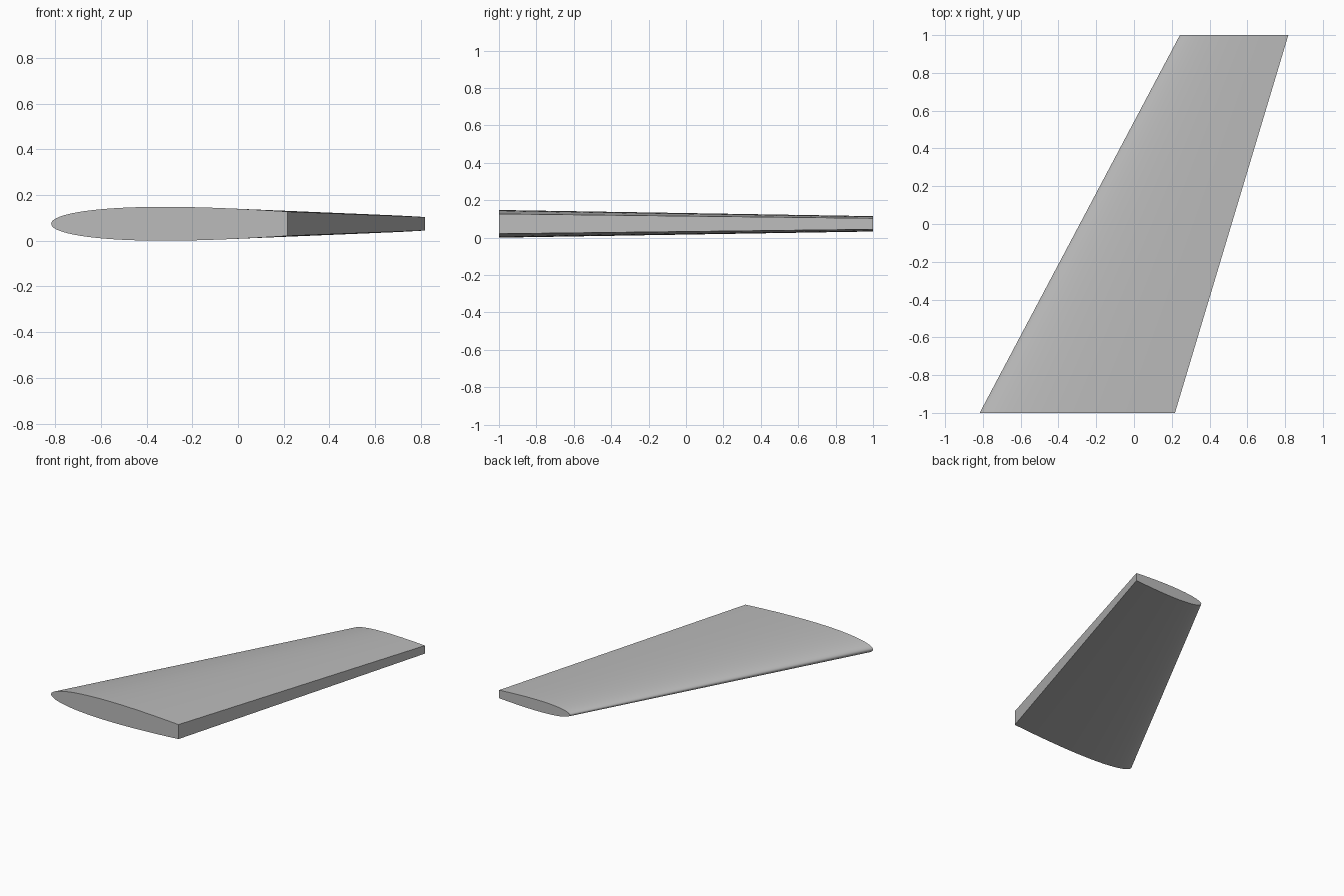
import bpy, bmesh, math

cube = bpy.data.objects.get("Cube")
if cube:
    bpy.data.objects.remove(cube, do_unlink=True)

# Material
grey = bpy.data.materials.new("wing_grey")
grey.use_nodes = True
colour = (0.5, 0.5, 0.5, 1)
grey.diffuse_color = colour
grey.node_tree.nodes["Principled BSDF"].inputs["Base Color"].default_value = colour

CUT = 0.63         # share of the full airfoil kept before the blunt trailing edge
MID_Z = 0.074      # height of the chord plane
STEPS = 40


def half_thickness(s):
    """Symmetric airfoil thickness, 1 at its thickest point."""
    return 10 * (0.2969 * math.sqrt(s) - 0.126 * s - 0.3516 * s**2
                 + 0.2843 * s**3 - 0.1015 * s**4)


def section(bm, y, lead, trail, half):
    """Ring from upper trailing edge, round the nose, to lower trailing edge."""
    ring = []
    for i in range(-STEPS, STEPS + 1):
        u = (i / STEPS) ** 2          # closer points near the nose
        side = -1 if i > 0 else 1
        z = MID_Z + side * half * half_thickness(u * CUT)
        ring.append(bm.verts.new((lead + u * (trail - lead), y, z)))
    return ring


# Swept, tapered wing lofted from root to tip
bm = bmesh.new()
root = section(bm, -1.0, -0.817, 0.217, 0.074)
tip = section(bm, 1.0, 0.243, 0.817, 0.041)
count = len(root)
for i in range(count):
    j = (i + 1) % count
    bm.faces.new((root[i], root[j], tip[j], tip[i]))
bm.faces.new(root)
bm.faces.new(tip[::-1])
bmesh.ops.recalc_face_normals(bm, faces=bm.faces)

mesh = bpy.data.meshes.new("wing")
bm.to_mesh(mesh)
bm.free()
mesh.materials.append(grey)
wing = bpy.data.objects.new("wing", mesh)
bpy.context.collection.objects.link(wing)

# Smooth skin with crisp root, tip and trailing edges
bpy.ops.object.select_all(action="DESELECT")
wing.select_set(True)
bpy.context.view_layer.objects.active = wing
bpy.ops.object.shade_smooth_by_angle(angle=math.radians(35))
